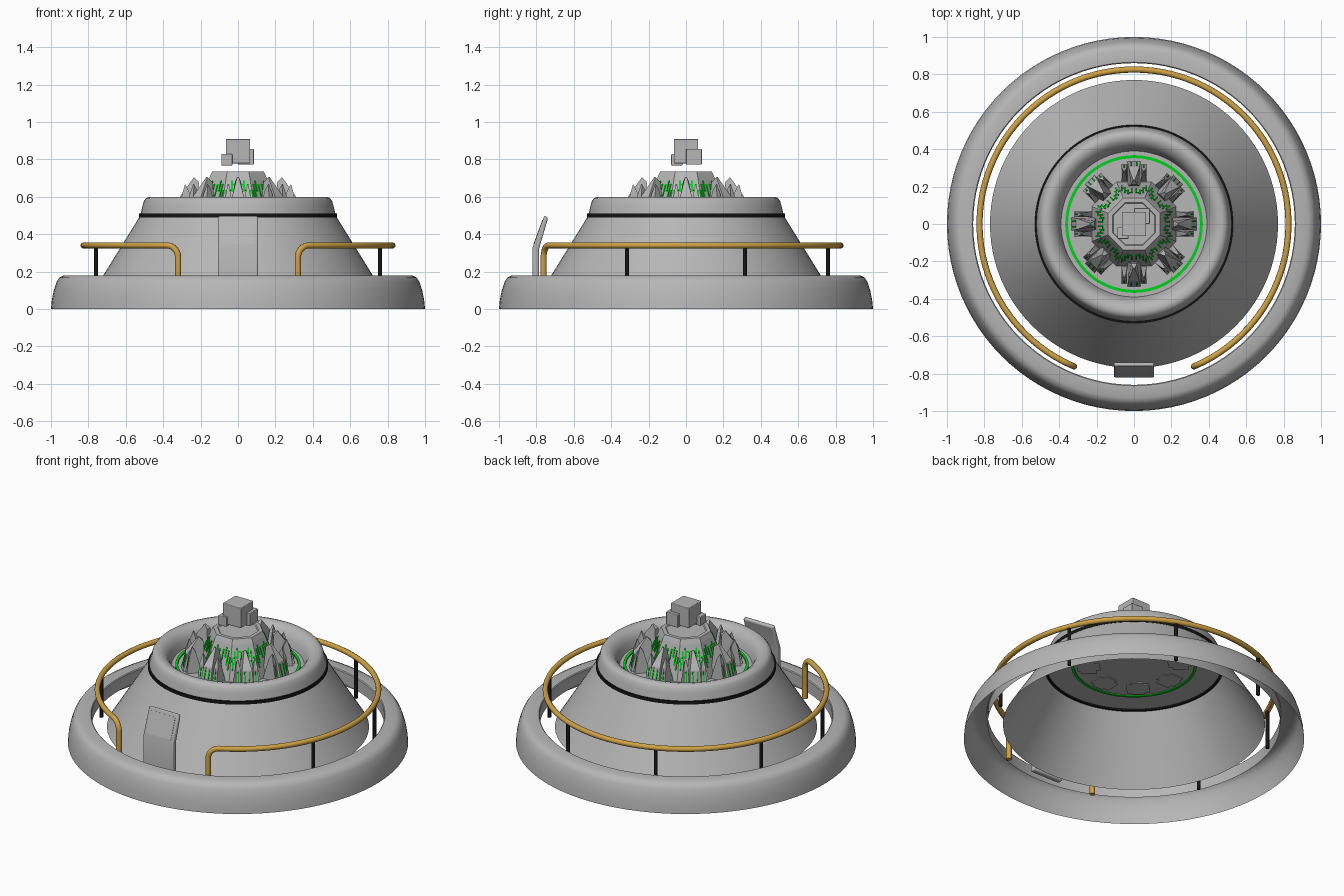
import bpy, bmesh, math
from math import sin, cos, pi, radians

if "Cube" in bpy.data.objects:
    bpy.data.objects.remove(bpy.data.objects["Cube"])


def material(name, rgb):
    m = bpy.data.materials.new(name)
    m.diffuse_color = (*rgb, 1)
    m.use_nodes = True
    m.node_tree.nodes["Principled BSDF"].inputs["Base Color"].default_value = m.diffuse_color
    return m


GREY = material("hull_grey", (0.47, 0.47, 0.47))
GOLD = material("rail_gold", (0.62, 0.36, 0.06))
BLACK = material("trim_black", (0.008, 0.008, 0.008))
GREEN = material("glow_green", (0.0, 0.65, 0.01))


def finish(name, bm, mat, smooth=0, fix=True, bevel=0):
    bmesh.ops.remove_doubles(bm, verts=bm.verts, dist=1e-5)
    if fix:
        bmesh.ops.recalc_face_normals(bm, faces=bm.faces)
    me = bpy.data.meshes.new(name)
    bm.to_mesh(me)
    bm.free()
    me.materials.append(mat)
    ob = bpy.data.objects.new(name, me)
    bpy.context.collection.objects.link(ob)
    if bevel:
        b = ob.modifiers.new("bevel", 'BEVEL')
        b.width, b.segments = bevel, 3
    if smooth:
        bpy.ops.object.select_all(action='DESELECT')
        ob.select_set(True)
        bpy.context.view_layer.objects.active = ob
        bpy.ops.object.shade_smooth_by_angle(angle=radians(smooth))
    return ob


def lathe(name, profile, mat, n=96, smooth=35, closed=False, phase=0):
    """Revolve (radius, z) points; an upward profile gives outward normals."""
    bm = bmesh.new()
    rings = [[bm.verts.new((r * cos(phase + 2 * pi * i / n), r * sin(phase + 2 * pi * i / n), z))
              for i in range(n)] for r, z in profile]
    if closed:
        rings.append(rings[0])
    for a, b in zip(rings, rings[1:]):
        for i in range(n):
            j = (i + 1) % n
            bm.faces.new((a[i], a[j], b[j], b[i]))
    return finish(name, bm, mat, smooth, fix=False)


def prism(bm, angle, pts, t=0):
    """Solid from (radius, z, half width) outline, facing outwards at angle, shifted sideways by t."""
    c, s = cos(angle), sin(angle)
    sides = [[bm.verts.new((r * c - (t + k * w) * s, r * s + (t + k * w) * c, z))
              for r, z, w in pts] for k in (-1, 1)]
    n = len(pts)
    bm.faces.new(sides[0])
    bm.faces.new(sides[1][::-1])
    for i in range(n):
        j = (i + 1) % n
        bm.faces.new((sides[0][j], sides[0][i], sides[1][i], sides[1][j]))


def plate(bm, angle, p, q, u0, u1, w, t=0, lift=0.004):
    """Thin plate lying on the slope that runs from p to q in (radius, z)."""
    dr, dz = q[0] - p[0], q[1] - p[1]
    l = math.hypot(dr, dz)
    nr, nz = dz / l * lift, -dr / l * lift
    a = (p[0] + dr * u0, p[1] + dz * u0)
    b = (p[0] + dr * u1, p[1] + dz * u1)
    prism(bm, angle, [(a[0] - nr, a[1] - nz, w), (a[0] + nr, a[1] + nz, w),
                      (b[0] + nr, b[1] + nz, w), (b[0] - nr, b[1] - nz, w)], t)


# base ring, open underneath, with an inner lip
lathe("base_ring", [(1.0, 0), (0.995, 0.05), (0.985, 0.1), (0.97, 0.145), (0.955, 0.168),
                    (0.93, 0.18), (0.865, 0.18), (0.86, 0.175), (0.86, 0.1)], GREY)

# sloping body, black seam, rounded collar and crater floor
lathe("body_cone", [(0.77, 0.1), (0.525, 0.495)], GREY)
lathe("black_seam", [(0.515, 0.49), (0.53, 0.49), (0.53, 0.51), (0.515, 0.51)], BLACK, closed=True)
lathe("collar", [(0.522, 0.505), (0.511, 0.55), (0.502, 0.58), (0.49, 0.594), (0.47, 0.6),
                 (0.445, 0.594), (0.42, 0.575), (0.402, 0.545), (0.39, 0.5)], GREY)
lathe("crater_floor", [(0.522, 0.5), (0, 0.5)], GREY)
lathe("green_floor_ring", [(0.352, 0.494), (0.368, 0.494), (0.368, 0.508), (0.352, 0.508)],
      GREEN, closed=True)

# eight-sided core
k = 1 / cos(pi / 8)
lo, hi = (0.225, 0.5), (0.152, 0.705)
lathe("core", [(lo[0] * k, lo[1]), (hi[0] * k, hi[1]), (0.138 * k, 0.735), (0.115 * k, 0.735),
               (0.11 * k, 0.73), (0, 0.73)], GREY, n=8, smooth=0, phase=pi / 8)

# ring of pylons with green slits, and green circuit lines on the core
pylons, slits, circuits = bmesh.new(), bmesh.new(), bmesh.new()
for i in range(8):
    a = i * pi / 4
    prism(pylons, a, [(0.335, 0.495, 0.036), (0.308, 0.605, 0.03), (0.235, 0.705, 0.005),
                      (0.21, 0.68, 0.016), (0.2, 0.495, 0.036)])
    for s in (-1, 1):
        prism(pylons, a, [(0.318, 0.495, 0.016), (0.3, 0.61, 0.014), (0.283, 0.668, 0.003),
                          (0.262, 0.63, 0.01), (0.225, 0.495, 0.016)], s * 0.052)
        plate(slits, a, (0.335, 0.5), (0.308, 0.605), 0.2, 0.92, 0.004, s * 0.014, 0.003)
        plate(slits, a, (0.318, 0.5), (0.3, 0.61), 0.25, 0.9, 0.003, s * 0.052, 0.003)
        for t, u0, u1 in ((0.012, 0.5, 0.8), (0.032, 0.62, 0.9), (0.05, 0.42, 0.82), (0.066, 0.3, 0.66)):
            plate(circuits, a, lo, hi, u0, u1, 0.0042, s * t)
        for t, u in ((0.022, 0.78), (0.041, 0.64), (0.058, 0.45)):
            plate(circuits, a, lo, hi, u, u + 0.04, 0.012, s * t)
finish("pylons", pylons, GREY)
finish("green_pylon_slits", slits, GREEN)
finish("green_core_lines", circuits, GREEN)

# floating cubes above the core
for name, size, pos in (("large_cube", 0.13, (0, 0, 0.844)),
                        ("medium_cube", 0.085, (0.042, 0.042, 0.814)),
                        ("small_cube", 0.06, (-0.059, -0.049, 0.798))):
    bm = bmesh.new()
    bmesh.ops.create_cube(bm, size=size)
    bmesh.ops.translate(bm, verts=bm.verts, vec=pos)
    finish(name, bm, GREY, bevel=0.004)

# control stand at the front, with a tilted panel
front = -pi / 2
bm = bmesh.new()
prism(bm, front, [(r, z, 0.108) for r, z in ((0.82, 0.1), (0.82, 0.33), (0.757, 0.5),
                                             (0.737, 0.488), (0.785, 0.325), (0.785, 0.1))])
finish("control_stand", bm, GREY, smooth=35, bevel=0.009)
bm = bmesh.new()
plate(bm, front, (0.82, 0.33), (0.757, 0.5), 0.1, 0.86, 0.088, lift=0.002)
finish("control_panel", bm, GREY)

# handrail: one bent tube, open at the front
R, bend, top = 0.826, 0.065, 0.34
gap, da = 0.398, 0.065 / 0.826
half = [(gap, 0.08), (gap, top - bend)]
half += [(gap + da * (1 - cos(x)), top - bend + bend * sin(x)) for x in (i * pi / 16 for i in range(1, 9))]
start, end = gap + da, 2 * pi - gap - da
arc = [(start + (end - start) * i / 90, top) for i in range(1, 90)]
path = half + arc + [(2 * pi - x, z) for x, z in reversed(half)]
cu = bpy.data.curves.new("handrail", 'CURVE')
cu.dimensions, cu.bevel_depth, cu.bevel_resolution, cu.use_fill_caps = '3D', 0.0165, 3, True
sp = cu.splines.new('POLY')
sp.points.add(len(path) - 1)
for p, (x, z) in zip(sp.points, path):
    p.co = (R * cos(front + x), R * sin(front + x), z, 1)
rail = bpy.data.objects.new("handrail", cu)
bpy.context.collection.objects.link(rail)
cu.materials.append(GOLD)
bpy.ops.object.select_all(action='DESELECT')
rail.select_set(True)
bpy.context.view_layer.objects.active = rail
bpy.ops.object.convert(target='MESH')
bpy.ops.object.shade_smooth_by_angle(angle=radians(50))

# black rail posts
bm = bmesh.new()
for deg in (-22.5, 22.5, 67.5, 112.5, 157.5, 202.5):
    a = radians(deg)
    g = bmesh.ops.create_cone(bm, cap_ends=True, segments=12, radius1=0.011, radius2=0.011, depth=0.255)
    bmesh.ops.translate(bm, verts=g["verts"], vec=(0.822 * cos(a), 0.822 * sin(a), 0.2075))
finish("rail_posts", bm, BLACK, smooth=40)
